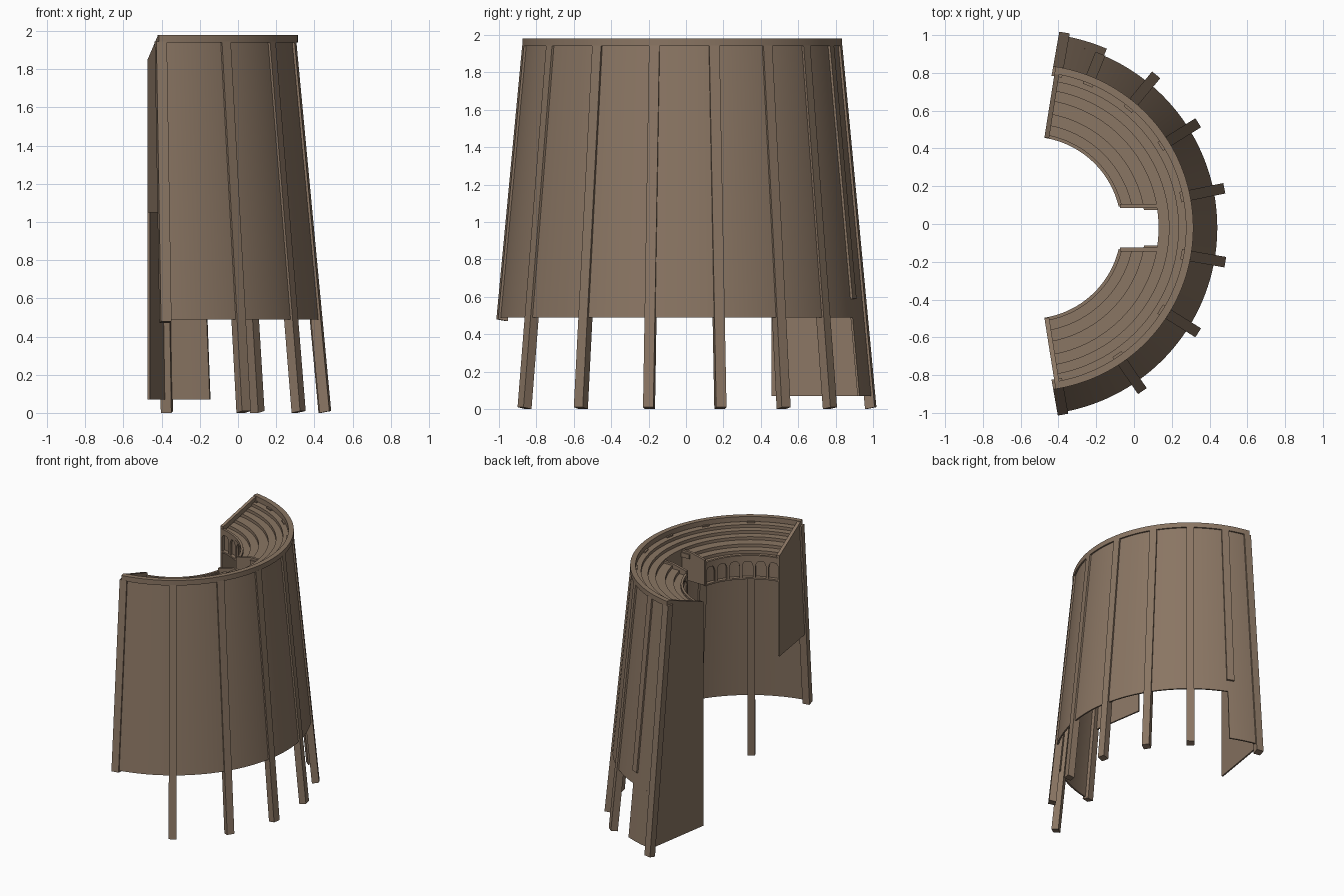
import bpy, bmesh, math

if "Cube" in bpy.data.objects:
    bpy.data.objects.remove(bpy.data.objects["Cube"])

CX, CY = -0.55, -0.02          # centre of the arc
END = 81.0                     # half sweep in degrees

stone = bpy.data.materials.new("brown_stone")
stone.diffuse_color = (0.255, 0.18, 0.125, 1)
stone.use_nodes = True
stone.node_tree.nodes["Principled BSDF"].inputs["Base Color"].default_value = stone.diffuse_color


def wall_r(z):
    """Outer radius of the battered wall at height z."""
    return 0.99 - 0.0955 * (z - 0.5)


def pt(r, deg, z, side=0.0):
    a = math.radians(deg)
    return (CX + r * math.cos(a) - side * math.sin(a),
            CY + r * math.sin(a) + side * math.cos(a), z)


def loft(name, sections):
    """Solid made by joining equal closed loops, capped at both ends."""
    bm = bmesh.new()
    loops = [[bm.verts.new(p) for p in s] for s in sections]
    n = len(loops[0])
    for a, b in zip(loops, loops[1:]):
        for i in range(n):
            j = (i + 1) % n
            bm.faces.new((a[i], a[j], b[j], b[i]))
    bm.faces.new(loops[0])
    bm.faces.new(loops[-1][::-1])
    bmesh.ops.recalc_face_normals(bm, faces=bm.faces)
    me = bpy.data.meshes.new(name)
    bm.to_mesh(me)
    bm.free()
    me.materials.append(stone)
    ob = bpy.data.objects.new(name, me)
    bpy.context.collection.objects.link(ob)
    bpy.ops.object.select_all(action='DESELECT')
    ob.select_set(True)
    bpy.context.view_layer.objects.active = ob
    bpy.ops.object.shade_smooth_by_angle(angle=math.radians(25))
    return ob


def sweep(name, profile, a0, a1, steps=48):
    """Sweep an (r, z) profile; a0 may depend on r for straight aisle edges."""
    start = a0 if callable(a0) else (lambda r: a0)
    loft(name, [[pt(r, start(r) + (a1 - start(r)) * i / steps, z)
                 for r, z in profile] for i in range(steps + 1)])


def shell(z0, z1, t=0.012):
    return [(wall_r(z0), z0), (wall_r(z1), z1),
            (wall_r(z1) - t, z1), (wall_r(z0) - t, z0)]


def box(r0, r1, z0, z1):
    return [(r0, z0), (r1, z0), (r1, z1), (r0, z1)]


# Battered outer wall, its lower extension at one end, and the top rim
sweep("outer_wall", shell(0.49, 1.95), -END, END, 96)
sweep("lower_wall_extension", shell(0.07, 0.49), 66.8, END, 16)
sweep("top_rim", box(0.825, 0.864, 1.94, 1.98), -END, END, 96)

# Leaning posts: (angle, foot height)
posts = [(-80, 0.47), (-55.5, 0.0), (-32, 0.0), (-10, 0.0), (11.5, 0.0),
         (32, 0.0), (50.5, 0.0), (68, 0.58), (80, 0.0)]
for k, (ang, zb) in enumerate(posts):
    zb += 0.005
    secs = []
    for z, tilt in ((zb, 0.005), (1.945, 0)):
        ro, ri, w = wall_r(z) + 0.012, wall_r(z) - 0.04, 0.028
        secs.append([pt(ro, ang, z + tilt, -w), pt(ro, ang, z + tilt, w),
                     pt(ri, ang, z - tilt, w), pt(ri, ang, z - tilt, -w)])
    loft(f"post_{k + 1}", secs)

# Flat radial end walls, one reaching low and one stopping high
for name, sgn, zb in (("end_wall_long", 1, 0.07), ("end_wall_short", -1, 1.05)):
    outline = [(0.485, zb), (0.485, 1.845), (0.84, 1.978), (wall_r(zb) - 0.003, zb)]
    loft(name, [[pt(r, sgn * END, z, -sgn * s) for r, z in outline]
                for s in (0.0, 0.012)])
    # Raised kerb along the top of the end wall
    kerb = [(0.485, 1.81), (0.485, 1.85), (0.84, 1.98), (0.84, 1.94)]
    loft(name + "_kerb", [[pt(r, sgn * END, z, -sgn * s) for r, z in kerb]
                          for s in (0.0, 0.025)])

# Stepped seat rows; inner rows stop at the central aisle
radii = [0.49, 0.55, 0.61, 0.68, 0.735, 0.785, 0.84]
for k in range(6):
    r0, r1 = radii[k], radii[k + 1]
    zt = 1.815 + 0.024 * k
    prof = box(r0, r1 + 0.004, zt - 0.035, zt)
    if k < 3:
        half = 0.105 if k < 2 else 0.095
        for sgn, tag in ((1, "left"), (-1, "right")):
            sweep(f"seat_row_{k + 1}_{tag}", prof,
                  lambda r, s=sgn, h=half: s * math.degrees(math.asin(h / r)),
                  sgn * END)
    else:
        sweep(f"seat_row_{k + 1}", prof, -END, END, 96)

# Central aisle: side walls and back wall
for sgn, tag in ((1, "left"), (-1, "right")):
    y0, y1 = CY + sgn * 0.105, CY + sgn * 0.125
    loft(f"aisle_wall_{tag}",
         [[(CX + x, y, z) for x, z in ((0.475, 1.65), (0.475, 1.85), (0.6, 1.88),
                                       (0.675, 1.88), (0.675, 1.65))]
          for y in (y0, y1)])
sweep("aisle_back_wall", box(0.68, 0.692, 1.65, 1.88), -9, 9, 12)

# Blind arcade under the front row on each side of the aisle
BAYS, Z0, SPRING = 6, 1.65, 1.735
for sgn, tag in ((1, "left"), (-1, "right")):
    a0, a1 = 13.5, END
    bay = (a1 - a0) / BAYS
    secs = []
    for b in range(BAYS):
        c = a0 + bay * (b + 0.5)
        hw = bay * 0.40
        samples = [(c - bay / 2, Z0), (c - hw, Z0)]
        for i in range(13):
            u = -math.cos(math.pi * i / 12)
            samples.append((c + hw * u, SPRING + 0.055 * math.sqrt(max(0, 1 - u * u))))
        samples.append((c + hw, Z0))
        secs += [[pt(r, sgn * a, z) for r, z in box(0.486, 0.502, zl, 1.82)]
                 for a, zl in samples]
    secs.append([pt(r, sgn * a1, z) for r, z in box(0.486, 0.502, Z0, 1.82)])
    loft(f"arcade_{tag}", secs)
    sweep(f"arcade_back_{tag}", box(0.515, 0.525, Z0, 1.80), sgn * a0, sgn * a1)
    sweep(f"arcade_sill_{tag}", box(0.486, 0.525, Z0 - 0.01, Z0 + 0.002),
          sgn * a0, sgn * a1)
    sweep(f"front_lip_{tag}", box(0.482, 0.5, 1.805, 1.83), sgn * a0, sgn * a1)
